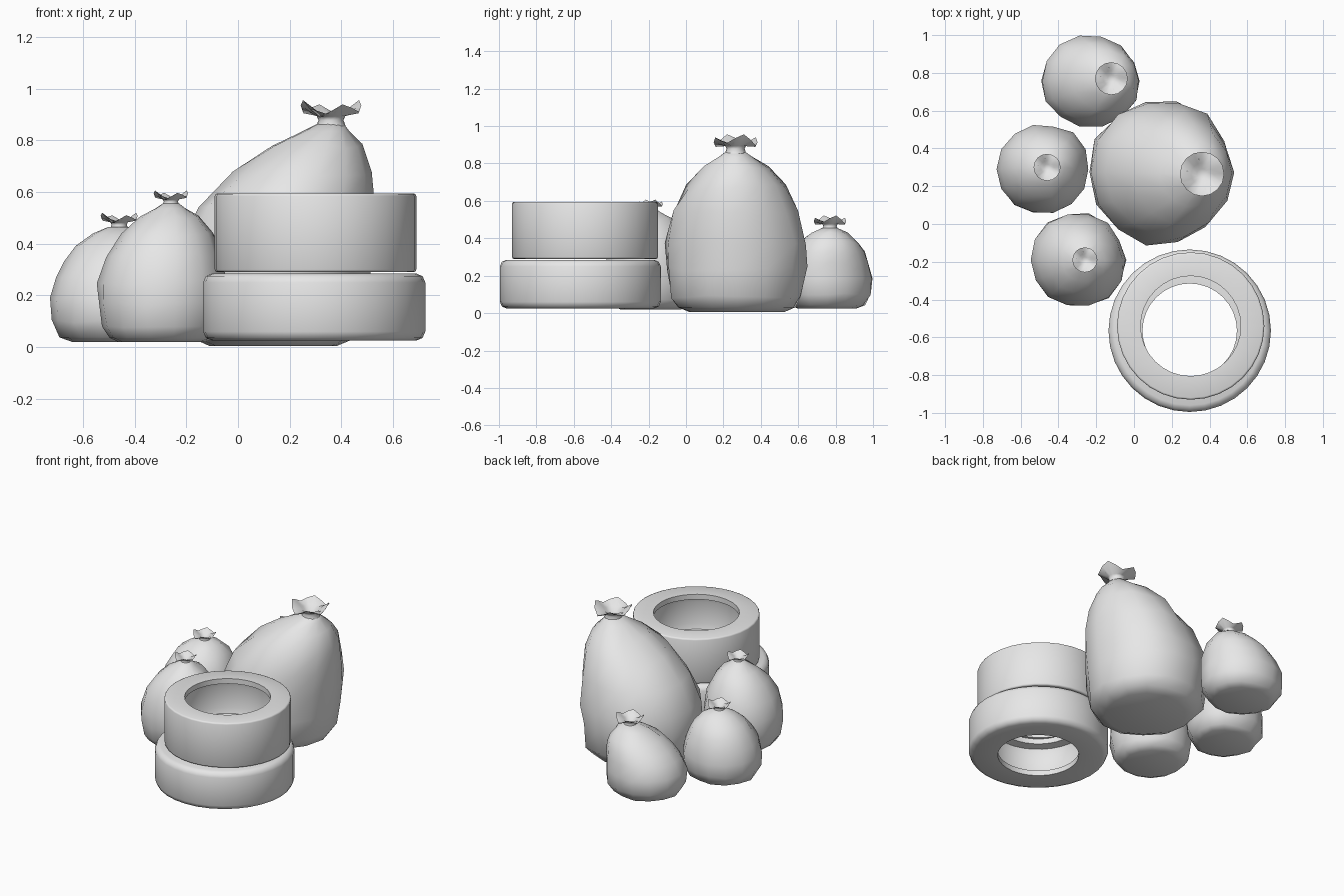
import bpy, bmesh, math, random

random.seed(4)
if "Cube" in bpy.data.objects:
    bpy.data.objects.remove(bpy.data.objects["Cube"], do_unlink=True)

grey = bpy.data.materials.new("light_grey")
grey.use_nodes = True
grey.diffuse_color = (0.8, 0.8, 0.8, 1)
grey.node_tree.nodes["Principled BSDF"].inputs["Base Color"].default_value = grey.diffuse_color


def skin(name, rings, angle, closed=False, loop=False):
    """Bridge equal rings of points into a smooth surface."""
    bm = bmesh.new()
    rows = [[bm.verts.new(p) for p in ring] for ring in rings]
    n = len(rows[0])
    pairs = list(zip(rows, rows[1:]))
    if loop:
        pairs.append((rows[-1], rows[0]))
    for a, b in pairs:
        for i in range(n):
            j = (i + 1) % n
            bm.faces.new((a[i], a[j], b[j], b[i]))
    if closed:
        bm.faces.new(rows[0][::-1])
        bm.faces.new(rows[-1])
    bmesh.ops.recalc_face_normals(bm, faces=bm.faces)
    mesh = bpy.data.meshes.new(name)
    bm.to_mesh(mesh)
    bm.free()
    obj = bpy.data.objects.new(name, mesh)
    bpy.context.collection.objects.link(obj)
    mesh.materials.append(grey)
    bpy.ops.object.select_all(action='DESELECT')
    obj.select_set(True)
    bpy.context.view_layer.objects.active = obj
    bpy.ops.object.shade_smooth_by_angle(angle=math.radians(angle))
    return obj


def circle(cx, cy, z, rx, ry, n):
    steps = [math.tau * i / n for i in range(n)]
    return [(cx + rx * math.cos(a), cy + ry * math.sin(a), z) for a in steps]


def tyre(name, x, y, z0, z1, radius, hole, shoulder):
    """Hollow tyre: half section mirrored top to bottom, then spun."""
    half = (z1 - z0) / 2
    mid = (z0 + z1) / 2
    upper = [(radius, half - shoulder),
             (radius - shoulder * 0.3, half - shoulder * 0.3),
             (radius - shoulder, half),
             (hole, half), (hole, half - 0.035),
             (hole + 0.05, half - 0.045), (hole + 0.06, half - 0.08)]
    section = upper + [(r, -h) for r, h in reversed(upper)]
    skin(name, [circle(x, y, mid + h, r, r, 32) for r, h in section], 50, loop=True)


tyre("lower_tyre", 0.295, -0.565, 0.025, 0.285, 0.43, 0.25, 0.035)
tyre("upper_tyre", 0.30, -0.54, 0.29, 0.595, 0.39, 0.265, 0.01)

# Sack outline as (height fraction, radius fraction)
TALL = [(0, 0.66), (0.03, 0.82), (0.1, 0.93), (0.27, 0.99), (0.43, 1), (0.62, 0.89),
        (0.78, 0.7), (0.9, 0.46), (0.965, 0.24), (1, 0.13)]
SQUAT = [(0, 0.66), (0.04, 0.83), (0.18, 0.98), (0.38, 1), (0.56, 0.92), (0.7, 0.81),
         (0.83, 0.65), (0.94, 0.4), (1, 0.17)]


def sack(name, outline, bounds, knot, z0, z1, flare):
    """Lumpy sack leaning to its knot, with a ruffled open top."""
    x0, x1, y0, y1 = bounds
    cx, cy, rx, ry = (x0 + x1) / 2, (y0 + y1) / 2, (x1 - x0) / 2, (y1 - y0) / 2
    n = 14
    swell = [random.uniform(0.97, 1.03) for _ in range(n)]
    rings = []
    for t, r in outline:
        lean = max(0, (t - 0.35) / 0.65) ** 1.6
        px, py = cx + (knot[0] - cx) * lean, cy + (knot[1] - cy) * lean
        z = z0 + t * (z1 - z0)
        ring = []
        for i, p in enumerate(circle(px, py, z, rx * r, ry * r, n)):
            k = swell[i] * random.uniform(0.975, 1.02)
            lump = random.uniform(-0.015, 0.015) * (z1 - z0) if 0.05 < t < 0.95 else 0
            ring.append((px + (p[0] - px) * k, py + (p[1] - py) * k, z + lump))
        rings.append(ring)
    skin(name + "_body", rings, 60, closed=True)

    # Neck, ruffle and inner funnel as (radius, height, waviness) of the flare
    cuff = [(0.5, -0.1, 0), (0.42, 0.12, 0), (0.48, 0.25, 0), (1, 0.48, 0.2),
            (1.02, 0.52, 0.2), (0.5, 0.34, 0), (0.24, 0.12, 0)]
    rings = []
    for r, h, wave in cuff:
        ring = circle(knot[0], knot[1], z1 + h * flare, r * flare, r * flare, 16)
        rings.append([(x, y, z + wave * flare * (math.sin(i * math.pi / 2)
                      + 0.5 * math.cos(i * math.pi / 4)))
                      for i, (x, y, z) in enumerate(ring)])
    skin(name + "_knot", rings, 60, closed=True)


sack("large_sack", TALL, (-0.235, 0.52, -0.115, 0.665), (0.36, 0.265), 0.005, 0.865, 0.115)
sack("front_sack", TALL, (-0.55, -0.045, -0.44, 0.06), (-0.26, -0.19), 0.02, 0.555, 0.065)
sack("middle_sack", SQUAT, (-0.725, -0.235, 0.05, 0.53), (-0.46, 0.30), 0.02, 0.465, 0.07)
sack("back_sack", SQUAT, (-0.49, 0.03, 0.515, 1.0), (-0.12, 0.77), 0.025, 0.455, 0.085)
